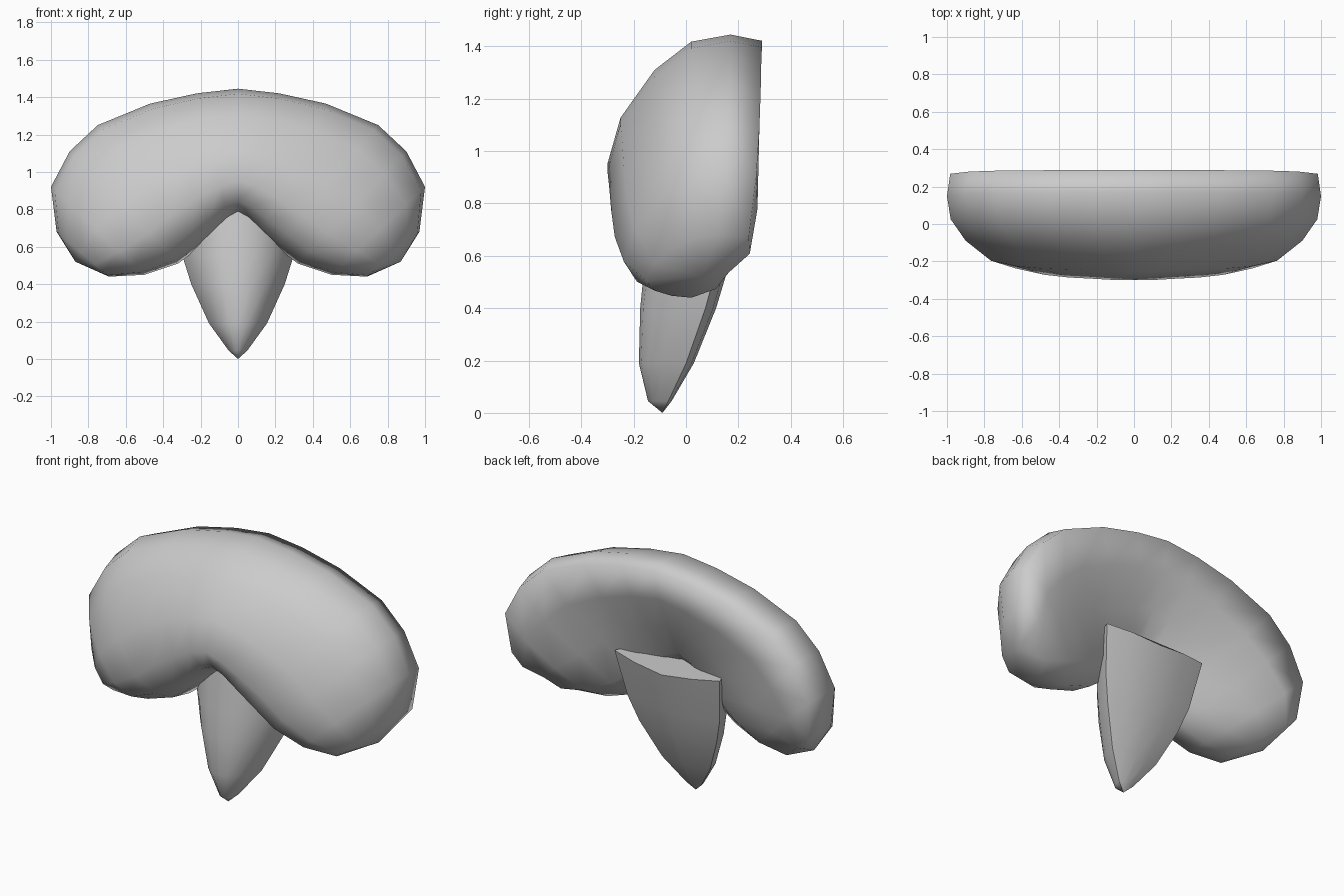
import bpy, bmesh

if "Cube" in bpy.data.objects:
    bpy.data.objects.remove(bpy.data.objects["Cube"])

gray = bpy.data.materials.new("light_gray")
gray.diffuse_color = (0.6, 0.6, 0.6, 1)
gray.use_nodes = True
gray.node_tree.nodes["Principled BSDF"].inputs["Base Color"].default_value = gray.diffuse_color


def loft(name, rings, start=None, end=None, cap_end=False):
    """Skin closed rings, with optional pole points at either end."""
    bm = bmesh.new()
    loops = [[bm.verts.new(p) for p in ring] for ring in rings]
    n = len(loops[0])
    for a, b in zip(loops, loops[1:]):
        for i in range(n):
            j = (i + 1) % n
            bm.faces.new((a[i], a[j], b[j], b[i]))
    for pole, loop in ((start, loops[0]), (end, loops[-1])):
        if pole:
            v = bm.verts.new(pole)
            for i in range(n):
                bm.faces.new((loop[i], loop[(i + 1) % n], v))
    if cap_end:
        bm.faces.new(loops[-1])
    bmesh.ops.recalc_face_normals(bm, faces=bm.faces)
    mesh = bpy.data.meshes.new(name)
    bm.to_mesh(mesh)
    bm.free()
    mesh.materials.append(gray)
    ob = bpy.data.objects.new(name, mesh)
    bpy.context.collection.objects.link(ob)
    return ob


def smooth(ob, angle):
    bpy.ops.object.select_all(action='DESELECT')
    ob.select_set(True)
    bpy.context.view_layer.objects.active = ob
    bpy.ops.object.shade_smooth_by_angle(angle=angle)


# Curved cap: stations hold inner x, z, outer x, z, depth scale, back fullness
stations = [
    (0.00, 0.77, 0.00, 1.445, 1.00, 0.0),
    (0.05, 0.74, 0.22, 1.42, 1.00, 0.0),
    (0.12, 0.67, 0.47, 1.365, 0.98, 0.0),
    (0.20, 0.60, 0.75, 1.25, 0.96, 0.2),
    (0.32, 0.51, 0.90, 1.11, 0.92, 0.6),
    (0.50, 0.45, 1.00, 0.92, 0.82, 1.0),
    (0.69, 0.44, 0.97, 0.68, 0.58, 1.0),
]
# Section: position from inner to outer edge, y, extra y on a full back
section = [(0, 0, 0), (0.03, -0.13, 0), (0.11, -0.24, 0), (0.27, -0.3, 0),
           (0.53, -0.25, 0), (0.8, -0.12, 0), (0.96, 0.02, 0), (1, 0.17, 0),
           (0.965, 0.29, 0), (0.7, 0.255, 0.04), (0.4, 0.16, 0.085),
           (0.14, 0.08, 0.08)]


def cap_ring(st, side):
    ix, iz, ox, oz, k, full = st
    return [(side * (ix + (ox - ix) * t),
             0.05 + (y + extra * full - 0.05) * (k if y < 0.2 else (k + 1) / 2),
             iz + (oz - iz) * t) for t, y, extra in section]


cap = loft("cap",
           [cap_ring(s, -1) for s in reversed(stations[1:])]
           + [cap_ring(s, 1) for s in stations],
           start=(-0.87, 0.06, 0.52), end=(0.87, 0.06, 0.52))
smooth(cap, 3.14)

# Tapered stem: z, half width, front y, back y, corner rise
levels = [(0.045, 0.05, -0.145, -0.055, 0), (0.19, 0.155, -0.18, 0.03, 0),
          (0.40, 0.25, -0.175, 0.115, 0), (0.55, 0.297, -0.16, 0.16, 0),
          (0.79, 0.34, -0.13, 0.225, 0.035)]
# Half outline: width fraction, depth fraction from front to back
outline = [(0, 0), (0.3, 0.04), (0.6, 0.18), (0.85, 0.45), (1, 0.86),
           (0.55, 0.96), (0, 1)]
outline += [(-w, d) for w, d in outline[-2:0:-1]]
stem = loft("stem",
            [[(w * u, f + (b - f) * d, z + rise * abs(u)) for u, d in outline]
             for z, w, f, b, rise in levels],
            start=(0, -0.09, 0), cap_end=True)
smooth(stem, 0.87)
